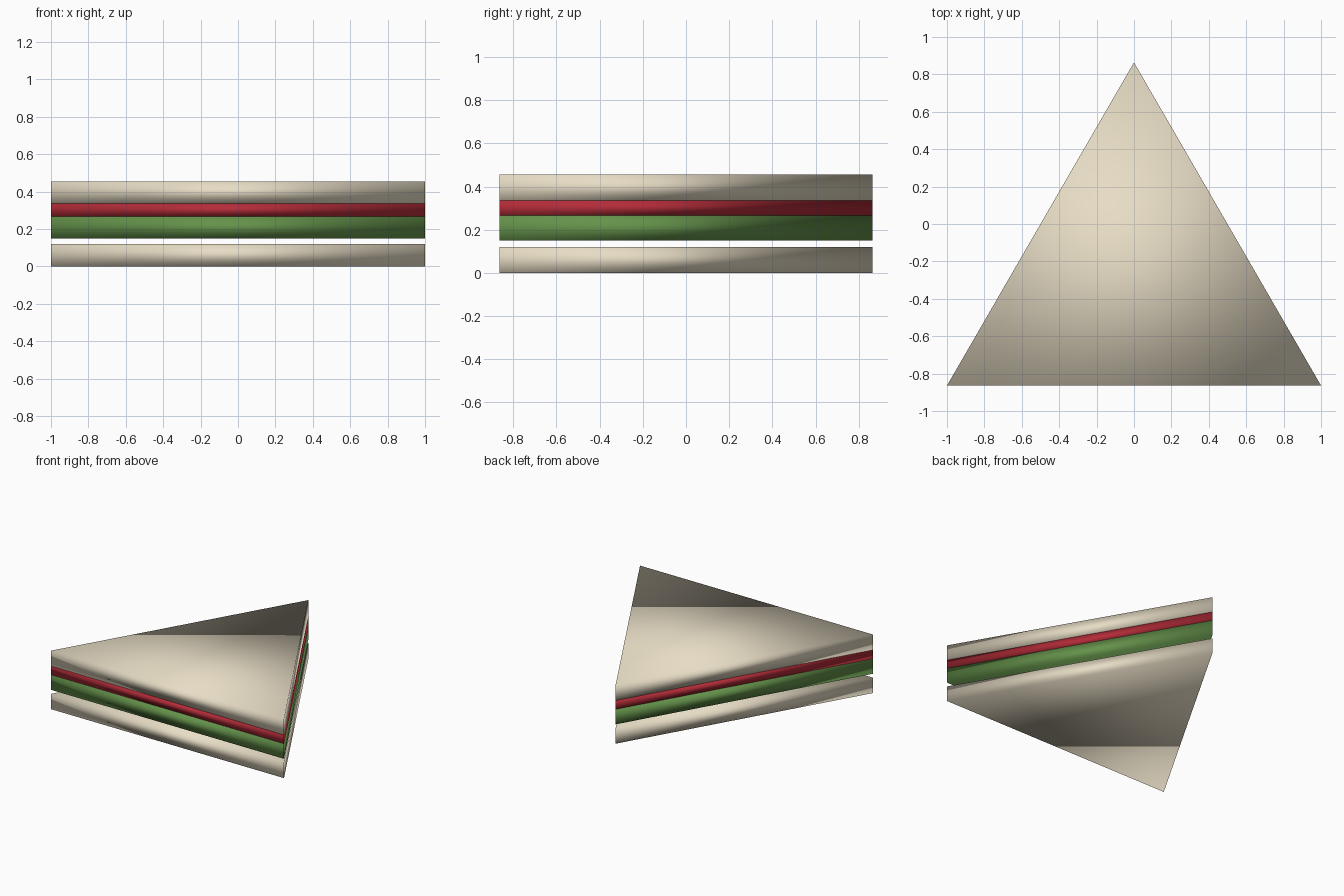
import bpy

if "Cube" in bpy.data.objects:
    bpy.data.objects.remove(bpy.data.objects["Cube"])

# Triangular outline shared by every layer
H = 0.864
OUTLINE = [(-1, -H), (1, -H), (0, H)]


def material(name, rgb):
    m = bpy.data.materials.new(name)
    m.diffuse_color = (*rgb, 1)
    m.use_nodes = True
    m.node_tree.nodes["Principled BSDF"].inputs["Base Color"].default_value = m.diffuse_color
    return m


def layer(name, z0, z1, mat):
    """Triangular slab between two heights, smooth shaded."""
    verts = [(x, y, z) for z in (z0, z1) for x, y in OUTLINE]
    faces = [(2, 1, 0), (3, 4, 5)]
    faces += [(i, (i + 1) % 3, (i + 1) % 3 + 3, i + 3) for i in range(3)]
    mesh = bpy.data.meshes.new(name)
    mesh.from_pydata(verts, [], faces)
    mesh.materials.append(mat)
    mesh.shade_smooth()
    obj = bpy.data.objects.new(name, mesh)
    bpy.context.collection.objects.link(obj)
    return obj


bread = material("bread", (0.80, 0.72, 0.56))
green = material("lettuce", (0.13, 0.29, 0.07))
red = material("tomato", (0.45, 0.025, 0.04))

# Stack from bottom to top, with an open gap above the bottom slice
layer("bottom_bread", 0.0, 0.12, bread)
layer("lettuce", 0.15, 0.267, green)
layer("tomato", 0.267, 0.335, red)
layer("top_bread", 0.335, 0.455, bread)
